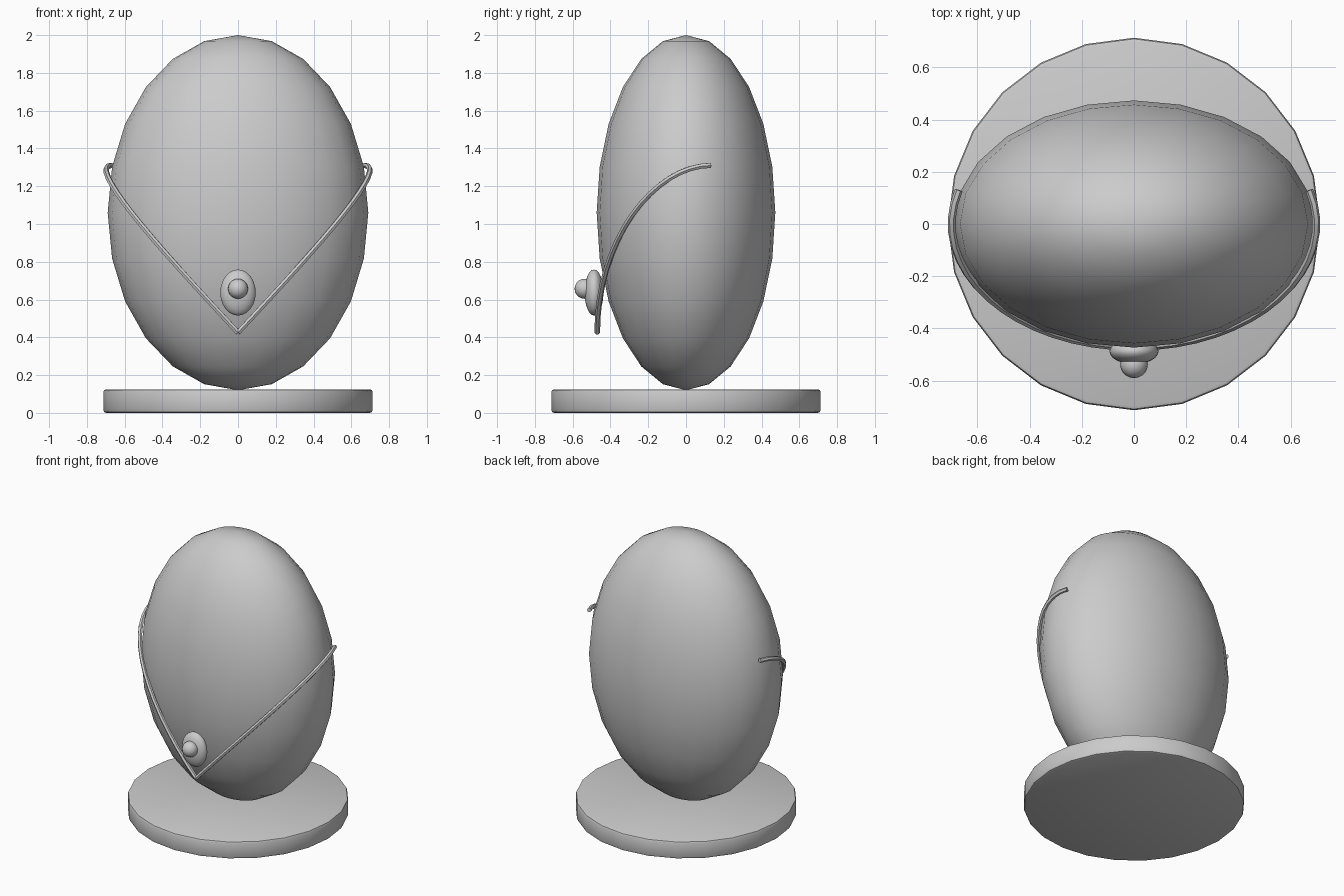
import bpy, math

if "Cube" in bpy.data.objects:
    bpy.data.objects.remove(bpy.data.objects["Cube"])


def smooth(obj, name):
    obj.name = name
    bpy.ops.object.shade_smooth_by_angle(angle=math.radians(40))
    return obj


def ellipsoid(name, loc, size, segs, rings):
    bpy.ops.mesh.primitive_uv_sphere_add(segments=segs, ring_count=rings, radius=1, location=loc)
    obj = bpy.context.object
    obj.scale = size
    bpy.ops.object.transform_apply(location=False, rotation=False, scale=True)
    return smooth(obj, name)


# Round base with softened rims
bpy.ops.mesh.primitive_cylinder_add(vertices=24, radius=0.713, depth=0.125, location=(0, 0, 0.0645))
base = bpy.context.object
base.location.z = 0.0625
bevel = base.modifiers.new("rim", 'BEVEL')
bevel.width = 0.015
bevel.segments = 2
bevel.limit_method = 'ANGLE'
bevel.angle_limit = math.radians(40)
bpy.ops.object.modifier_apply(modifier="rim")
smooth(base, "base")

# Egg-shaped body
ellipsoid("body", (0, 0, 1.06), (0.69, 0.473, 0.94), 24, 12)

# Pendant plate and its round stud
ellipsoid("pendant", (0, -0.487, 0.637), (0.094, 0.05, 0.122), 24, 12)
ellipsoid("pendant_stud", (0, -0.537, 0.657), (0.053, 0.053, 0.053), 20, 10)

# Cords wrapping from the front point up round each side
STEPS = 16
for side, label in ((1, "right"), (-1, "left")):
    curve = bpy.data.curves.new(f"cord_{label}", 'CURVE')
    curve.dimensions = '3D'
    curve.bevel_depth = 0.015
    curve.bevel_resolution = 1
    curve.use_fill_caps = True
    spline = curve.splines.new('POLY')
    spline.points.add(STEPS)
    for i, p in enumerate(spline.points):
        t = i / STEPS
        a = math.radians(106) * t
        p.co = (side * 0.698 * math.sin(a), -0.47 * math.cos(a),
                0.425 + 0.885 * math.sin(t * math.pi / 2), 1)
    cord = bpy.data.objects.new(f"cord_{label}", curve)
    bpy.context.collection.objects.link(cord)
    bpy.ops.object.select_all(action='DESELECT')
    bpy.context.view_layer.objects.active = cord
    cord.select_set(True)
    bpy.ops.object.convert(target='MESH')
    smooth(bpy.context.object, f"cord_{label}")
